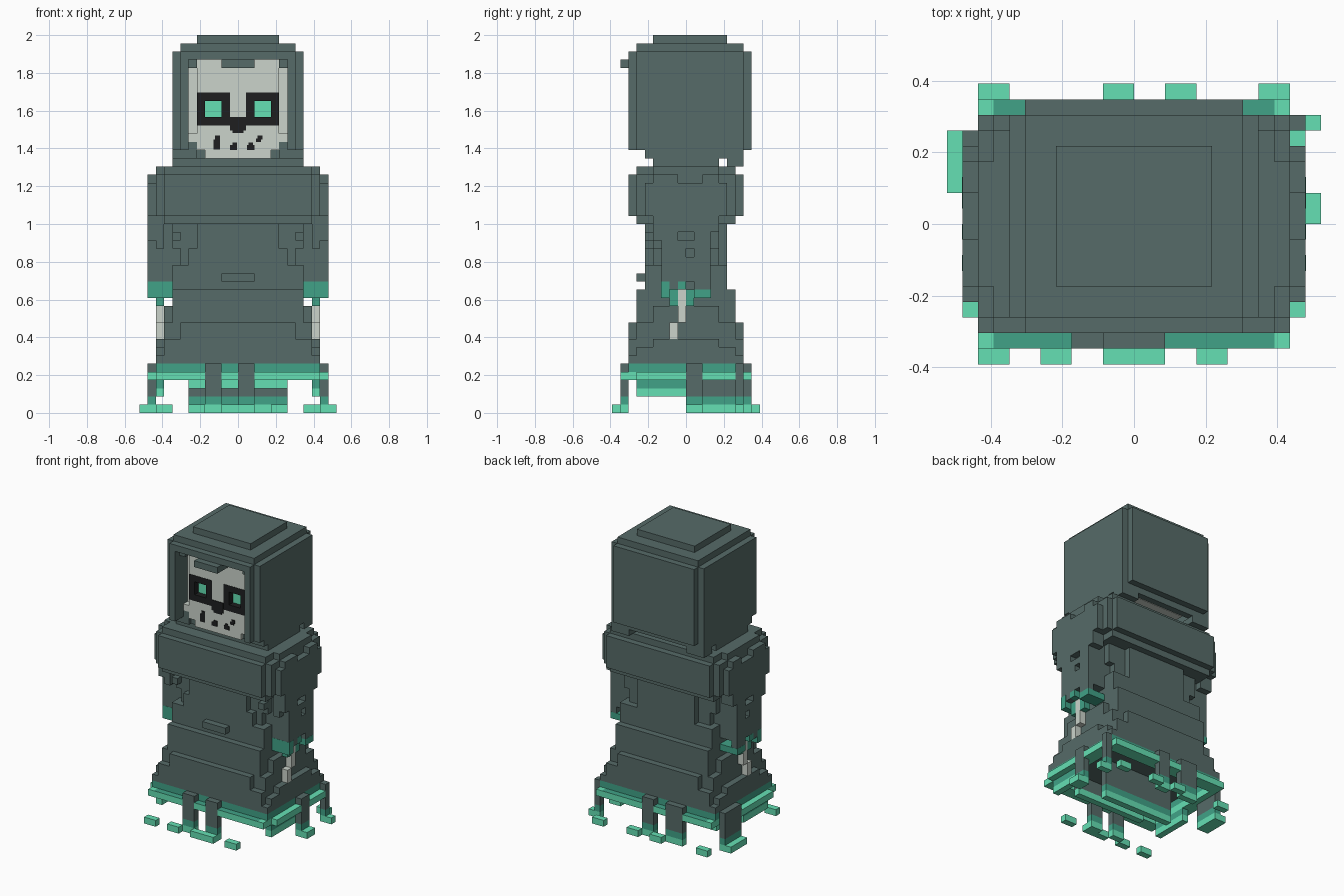
import bpy, bmesh

if "Cube" in bpy.data.objects:
    bpy.data.objects.remove(bpy.data.objects["Cube"])

V = 2 / 46  # size of one cube cell


def lin(c):
    c /= 255
    return c / 12.92 if c <= 0.04045 else ((c + 0.055) / 1.055) ** 2.4


def material(name, r, g, b):
    m = bpy.data.materials.new(name)
    m.diffuse_color = (lin(r), lin(g), lin(b), 1)
    m.use_nodes = True
    m.node_tree.nodes["Principled BSDF"].inputs["Base Color"].default_value = m.diffuse_color
    return m


CLOTH = material("slate cloth", 86, 107, 104)
TEAL = material("dark teal", 65, 162, 135)
MINT = material("bright mint", 101, 224, 180)
BONE = material("pale bone", 203, 212, 203)
BLACK = material("black", 30, 31, 32)


def part(name, mat, boxes, mirror=False, top_mat=None):
    """One object from boxes (x0, x1, y0, y1, z0, z1) in cells."""
    bm = bmesh.new()
    boxes = list(boxes)
    if mirror:
        boxes += [(-b[1], -b[0]) + tuple(b[2:]) for b in boxes]
    for x0, x1, y0, y1, z0, z1 in boxes:
        verts = bmesh.ops.create_cube(bm, size=1)["verts"]
        for v in verts:
            v.co.x = (x1 if v.co.x > 0 else x0) * V
            v.co.y = (y1 if v.co.y > 0 else y0) * V
            v.co.z = (z1 if v.co.z > 0 else z0) * V
    bm.normal_update()
    me = bpy.data.meshes.new(name)
    me.materials.append(mat)
    if top_mat:
        me.materials.append(top_mat)
        for f in bm.faces:
            f.material_index = 1 if f.normal.z > 0.5 else 0
    bm.to_mesh(me)
    bm.free()
    ob = bpy.data.objects.new(name, me)
    bpy.context.collection.objects.link(ob)
    return ob


# Hood: walls, roof, opening frame and brow
part("hood_roof", CLOTH, [(-5, 5, -4, 5, 45, 46), (-7, 7, -6, 7, 44, 45),
                          (-7, 7, -7, 8, 43, 44)])
part("hood_back", CLOTH, [(-7, 7, 7, 8, 32, 43), (-6, 6, 6, 7, 31, 43)])
part("hood_sides", CLOTH, [(7, 8, -6, 7, 32, 44), (6, 7, -7, 7, 32, 43),
                           (6, 8, -5, 7, 31, 32), (5, 8, 5, 7, 30, 31),
                           (5, 6, -6, -5, 42, 43), (5, 6, -5, -4, 31, 33),
                           (4, 5, -4.5, -4, 31, 32)], mirror=True)
part("hood_brow", CLOTH, [(-2, 2, -8, -5, 42, 43)])
part("neck", CLOTH, [(-8, 8, -4, 4, 30, 31)])

# Skull with open eye sockets
part("skull", BONE, [(-6, 6, -4, 5.9, 33, 43), (-5, 5, -4, 5.9, 32, 33),
                     (-4, 4, -5, 5.9, 31, 32), (-5, 5, -5, -4, 39, 43),
                     (-5, 5, -5, -4, 32, 35), (-1, 1, -5, -4, 35, 39)])
part("cheeks", BONE, [(5, 6, -5, -4, 33, 34)], mirror=True)
part("eye_sockets", BLACK, [(1, 5, -5.05, -4, 38, 39), (1, 5, -5.05, -4, 35, 36),
                            (1, 2, -5.05, -4, 36, 38), (4, 5, -5.05, -4, 36, 38)], mirror=True)
part("eyes", MINT, [(2, 4, -4.1, -3.9, 36, 38)], mirror=True)


def plate(x0, x1, z0, z1, t=0.1):
    return (x0, x1, -5 - t, -4.95, z0, z1)


part("nose_and_teeth", BLACK, [plate(-1, 1, 34.4, 36), plate(-0.7, 0.7, 34.1, 34.4),
                               plate(-3, -2.2, 32.1, 33.3), plate(-2.8, -2.2, 33.3, 33.8),
                               plate(-1, -0.1, 32, 32.6), plate(-0.7, -0.1, 32.6, 32.9),
                               plate(1.1, 2, 32, 32.6), plate(1.3, 1.8, 32.6, 32.9),
                               plate(2.2, 2.8, 33, 33.4), plate(2.4, 3, 33.3, 33.8)])

# Shoulder cape
part("cape", CLOTH, [(-9, 9, -6, 6, 29, 30), (-10, 10, -4, 4, 29, 30),
                     (-9, 9, -7, 7, 24, 29), (-10, 10, -6, 6, 24, 29),
                     (-9, 9, -6, 6, 23, 24)])
part("cape_shoulders", CLOTH, [(10, 11, -5, 5, 24, 28), (10, 11, -4, -1, 28, 29),
                               (10, 11, 2, 4, 28, 29)], mirror=True)

# Torso with stepped corners
part("torso", CLOTH, [(-5, 5, -5, 5, 15, 23), (-7, 7, -4, 4, 15, 23),
                      (-8, 8, -3, 3, 15, 23), (-8, 8, -5, 5, 15, 18)])
part("torso_corners", CLOTH, [(5, 6, -5, -4, 18, 20), (7, 8, -4, -3, 20, 23),
                              (7, 8, -5, -4, 21, 22), (7, 8, 3, 4, 20, 23)], mirror=True)
part("belt_buckle", CLOTH, [(-2, 2, -6, -5, 16, 17)])

# Sleeves with worn holes, ragged cuffs and arm bones
part("sleeves", CLOTH, [
    (8, 10, -3, 3, 16, 23), (10, 11, -3, -1, 15, 24), (10, 11, 1, 3, 15, 24),
    (10, 11, -1, 1, 22, 24), (10, 11, -1, 1, 20, 21), (10, 11, -1, 0, 16, 20),
    (10, 11, 0, 1, 16, 19), (9, 10, -4, -3, 20, 24), (10, 11, -4, -3, 21, 24),
    (9, 11, 3, 4, 22, 24)], mirror=True)
part("cuffs", TEAL, [(8, 10, -3.02, -2, 14, 16), (10, 11.02, -3.02, -2, 14, 16),
                     (8, 11.02, -1, 0, 15, 16), (9, 10, -2, -1, 13, 15),
                     (8, 11.02, 1, 3.02, 14, 15), (9, 10, 0, 1, 13, 15)], mirror=True)
part("arm_bones", BONE, [(9, 10, -1, 0, 11, 15), (9, 10, -2, -1, 9, 11)], mirror=True)

# Flared skirt
part("skirt", CLOTH, [
    (-8, 8, -6, 6, 13, 15), (-9, 9, -4, 4, 11, 13), (-8, 8, -6, 6, 11, 13),
    (-9, 9, -6, 6, 9, 11), (-7, 7, -7, 7, 9, 11),
    (-10, 10, -7, 7, 6, 7), (-10, 10, -6, 6, 7, 8), (-10, 10, -4, 4, 8, 9),
    (-9, 9, -7, 7, 6, 9)])
part("skirt_hem", TEAL, [(-10, 10, -7, -6, 5, 6), (-10, 10, 6, 7, 5, 6),
                         (-10, -9, -6, 6, 5, 6), (9, 10, -6, 6, 5, 6)])
part("skirt_hem_edge", MINT, [(-10, 10, -7, -6, 4, 5), (-10, 10, 6, 7, 4, 5),
                              (-10, -9, -6, 6, 4, 5), (9, 10, -6, 6, 4, 5)])

# Bright rim, broken where cloth strips hang through
part("rim_front_back", MINT, [
    (-9, -4, -8, -7, 4, 5), (-2, 0, -8, -7, 4, 5), (2, 9, -8, -7, 4, 5),
    (-9, -5, 7, 8, 4, 5), (-2, 0, 7, 8, 4, 5), (2, 9, 7, 8, 4, 5)], top_mat=TEAL)
part("rim_corners", MINT, [(9, 10, -8, -7, 4, 5), (9, 10, 7, 8, 4, 5)], mirror=True)
part("rim_sides", MINT, [(-11, -10, -6, 2, 4, 5), (10, 11, -6, 0, 4, 5), (10, 11, 2, 6, 4, 5)])

# Hanging strips: cloth, then teal, then bright tip (x0, x1, y0, y1)
strips = [(-4, -2, -8, -7), (0, 2, -8, -7), (-5, -2, 7, 8), (0, 2, 7, 8),
          (-11, -10, 2, 6), (10, 11, 0, 2), (10, 11, 6, 7), (-6, 6, 0, 1)]
part("strips", CLOTH, [s + (2, 6) for s in strips])
part("strip_ends", TEAL, [s + (1, 2) for s in strips])
part("strip_tips", MINT, [s + (0, 1) for s in strips])

# Loose scraps around the base
part("scraps", MINT, [(x0, x1, y0, y0 + 1, 0, 1) for x0, x1, y0 in (
    (-10, -8, -9), (-6, -4, -9), (-2, 2, -9), (4, 6, -9),
    (-10, -8, 8), (-2, 0, 8), (2, 4, 8), (8, 10, 8))] +
    [(-12, -11, 2, 6, 0, 1), (11, 12, 0, 2, 0, 1), (11, 12, 6, 7, 0, 1)])

# Inner lining below the skirt
part("lining", CLOTH, [(-6, 6, -6, -5, 4, 6)])
part("lining_trim", MINT, [(-6, 6, -6, -5, 3, 4)])
part("side_lining_band", TEAL, [(9, 10, -6, 0, 3, 4)], mirror=True)
part("side_lining_trim", MINT, [(9, 10, -6, 0, 2, 3)], mirror=True)
